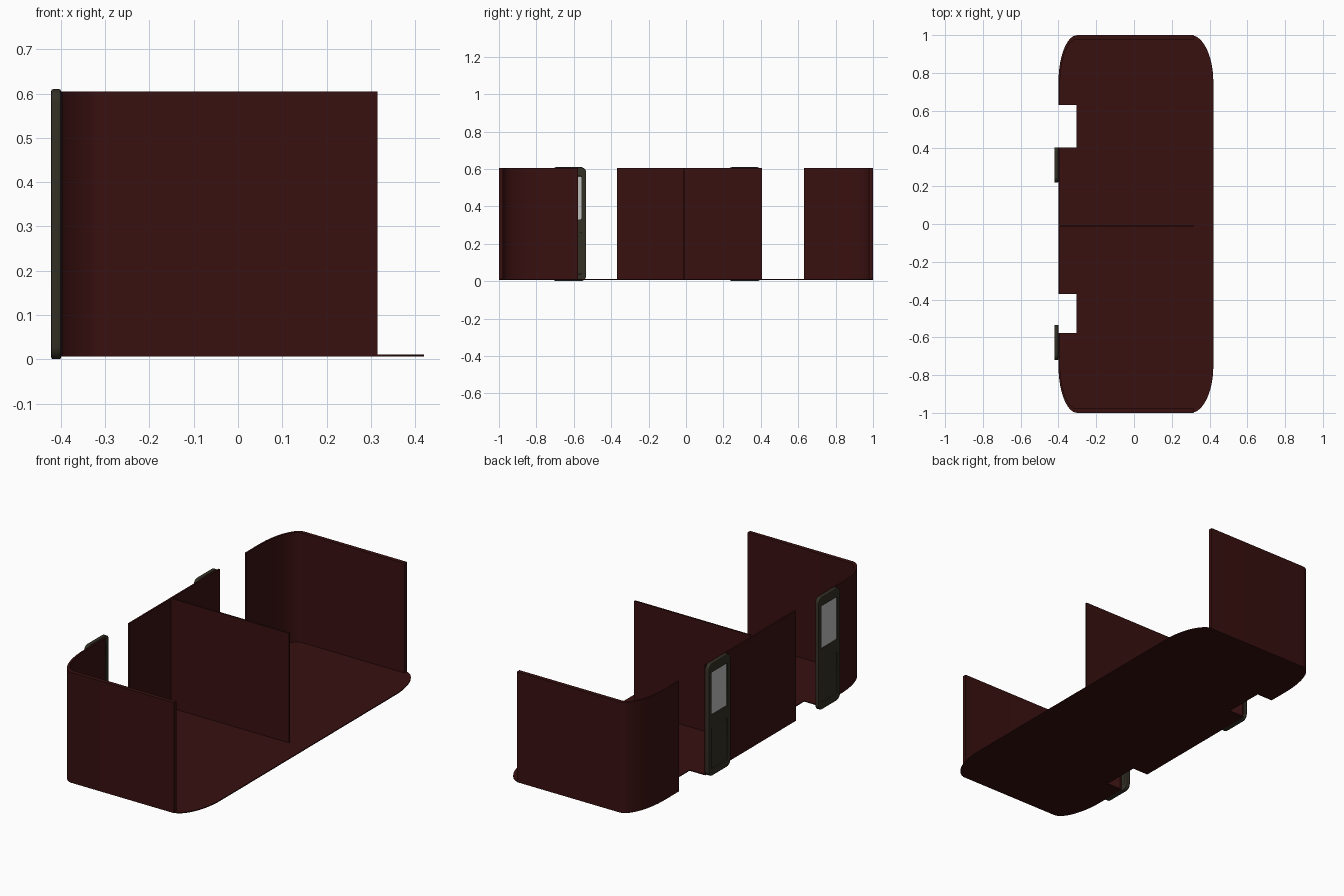
import bpy, bmesh, math

if "Cube" in bpy.data.objects:
    bpy.data.objects.remove(bpy.data.objects["Cube"])


def material(name, rgb):
    m = bpy.data.materials.new(name)
    m.diffuse_color = (*rgb, 1)
    m.use_nodes = True
    m.node_tree.nodes["Principled BSDF"].inputs["Base Color"].default_value = m.diffuse_color
    return m


RED = material("dark red", (0.040, 0.005, 0.005))
FRAME = material("dark olive metal", (0.033, 0.029, 0.018))
GLASS = material("light grey glass", (0.52, 0.52, 0.53))


def smooth(ob):
    bpy.ops.object.select_all(action='DESELECT')
    ob.select_set(True)
    bpy.context.view_layer.objects.active = ob
    bpy.ops.object.shade_smooth_by_angle(angle=math.radians(30))


def prism(name, outline, z0, z1, mat):
    """Vertical extrusion of a plan outline."""
    bm = bmesh.new()
    face = bm.faces.new([bm.verts.new((x, y, z0)) for x, y in outline])
    ext = bmesh.ops.extrude_face_region(bm, geom=[face])
    for v in ext['geom']:
        if isinstance(v, bmesh.types.BMVert):
            v.co.z = z1
    bmesh.ops.recalc_face_normals(bm, faces=bm.faces)
    me = bpy.data.meshes.new(name)
    bm.to_mesh(me)
    bm.free()
    me.materials.append(mat)
    ob = bpy.data.objects.new(name, me)
    bpy.context.collection.objects.link(ob)
    smooth(ob)
    return ob


def box(name, x0, x1, y0, y1, z0, z1, mat):
    return prism(name, [(x0, y0), (x1, y0), (x1, y1), (x0, y1)], z0, z1, mat)


def arc(cx, cy, rx, ry, a0, a1, n=14):
    return [(cx + rx * math.cos(math.radians(a0 + (a1 - a0) * i / n)),
             cy + ry * math.sin(math.radians(a0 + (a1 - a0) * i / n)))
            for i in range(n + 1)]


BASE, TOP = 0.006, 0.605
GAPS = [(0.405, 0.63), (-0.577, -0.37)]      # doorways along the left wall

# floor with rounded corners and a notch at each doorway
plan = arc(0.30, 0.75, 0.12, 0.25, 0, 90) + arc(-0.30, 0.75, 0.10, 0.25, 90, 180)
for lo, hi in GAPS:
    plan += [(-0.40, hi), (-0.305, hi), (-0.305, lo), (-0.40, lo)]
plan += arc(-0.30, -0.75, 0.10, 0.25, 180, 270) + arc(0.30, -0.75, 0.12, 0.25, 270, 360)
prism("floor", plan, BASE, 0.011, RED)

# end walls, curving round into the left side
for name, s, edge in (("rear_wall", 1, 0.63), ("front_wall", -1, 0.577)):
    outer = [(0.315, 1)] + arc(-0.30, 0.75, 0.10, 0.25, 90, 180) + [(-0.40, edge)]
    inner = [(0.315, 0.978)] + arc(-0.30, 0.75, 0.091, 0.228, 90, 180) + [(-0.391, edge)]
    prism(name, [(x, s * y) for x, y in outer + inner[::-1]], BASE, TOP, RED)

# middle side wall and cross partition
box("side_wall", -0.40, -0.391, -0.37, 0.405, BASE, TOP, RED)
box("partition", -0.395, 0.315, -0.014, -0.005, BASE, TOP, RED)


def rounded_rect(x0, x1, y0, y1, r, n=5):
    pts = []
    for cx, cy, a in ((x1 - r, y1 - r, 0), (x0 + r, y1 - r, 90),
                      (x0 + r, y0 + r, 180), (x1 - r, y0 + r, 270)):
        pts += arc(cx, cy, r, r, a, a + 90, n)
    return pts


def door(name, yc):
    # frame: filled outline with a window hole and a panel hole
    cu = bpy.data.curves.new(name + "_frame", 'CURVE')
    cu.dimensions, cu.fill_mode = '2D', 'BOTH'
    cu.extrude, cu.bevel_depth, cu.bevel_resolution = 0.007, 0.004, 1
    loops = [rounded_rect(-0.089, 0.089, 0.004, 0.606, 0.026),
             rounded_rect(-0.071, 0.071, 0.326, 0.564, 0.006, 2)[::-1],
             rounded_rect(-0.071, 0.071, 0.034, 0.264, 0.006, 2)[::-1]]
    for pts in loops:
        sp = cu.splines.new('POLY')
        sp.points.add(len(pts) - 1)
        for p, (u, v) in zip(sp.points, pts):
            p.co = (u, v, 0, 1)
        sp.use_cyclic_u = True
    cu.materials.append(FRAME)
    ob = bpy.data.objects.new(name + "_frame", cu)
    ob.location = (-0.411, yc, 0)
    ob.rotation_euler = (math.pi / 2, 0, math.pi / 2)
    bpy.context.collection.objects.link(ob)
    bpy.ops.object.select_all(action='DESELECT')
    ob.select_set(True)
    bpy.context.view_layer.objects.active = ob
    bpy.ops.object.convert(target='MESH')
    smooth(bpy.context.view_layer.objects.active)
    # window pane and lower panel
    box(name + "_window", -0.416, -0.408, yc - 0.073, yc + 0.073, 0.324, 0.566, GLASS)
    box(name + "_panel", -0.417, -0.406, yc - 0.073, yc + 0.073, 0.032, 0.266, FRAME)


# sliding doors, parked open outside the wall
door("rear_door", 0.313)
door("front_door", -0.627)
